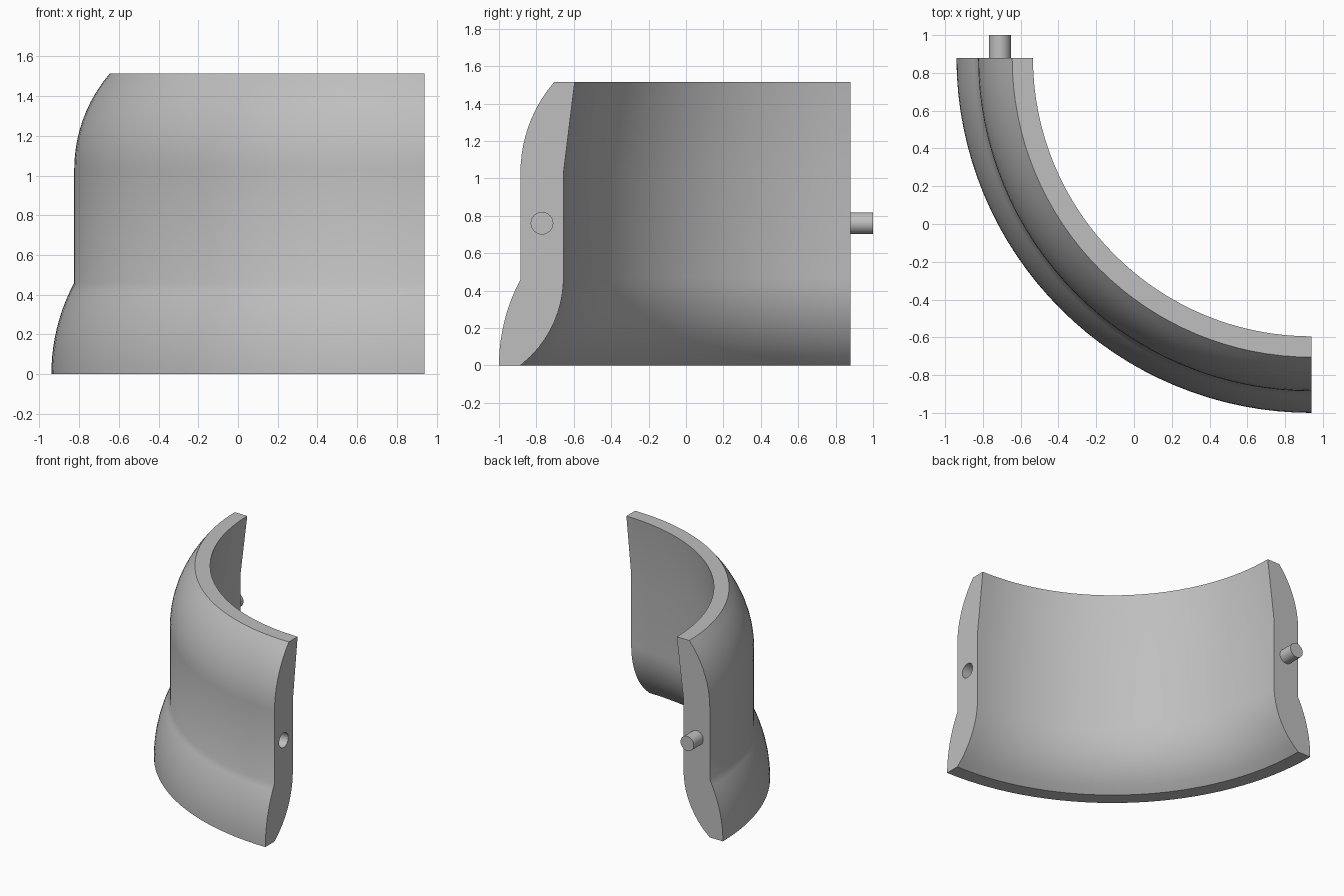
import bpy
import bmesh
from math import sin, cos, pi, sqrt
from mathutils import Matrix

if "Cube" in bpy.data.objects:
    bpy.data.objects.remove(bpy.data.objects["Cube"], do_unlink=True)

CX, CY = 0.94, 0.88        # axis of the quarter ring
SEGMENTS = 32
PIN_R, PIN_Z, PIN_RING = 0.058, 0.76, 1.65

grey = bpy.data.materials.new("plain grey")
grey.use_nodes = True
grey.diffuse_color = (0.52, 0.52, 0.52, 1)
grey.node_tree.nodes["Principled BSDF"].inputs["Base Color"].default_value = grey.diffuse_color


def make_object(name, bm):
    bmesh.ops.recalc_face_normals(bm, faces=bm.faces)
    mesh = bpy.data.meshes.new(name)
    bm.to_mesh(mesh)
    bm.free()
    mesh.materials.append(grey)
    obj = bpy.data.objects.new(name, mesh)
    bpy.context.collection.objects.link(obj)
    return obj


def activate(obj):
    bpy.ops.object.select_all(action='DESELECT')
    obj.select_set(True)
    bpy.context.view_layer.objects.active = obj


def smooth(obj):
    activate(obj)
    bpy.ops.object.shade_smooth_by_angle(angle=pi / 6)


def arc(r0, z0, dr, dz, steps=10):
    """Circular arc leaving (r0, z0) vertically and ending dr, dz further on."""
    radius = (dz * dz + dr * dr) / (2 * abs(dr))
    side = 1 if dr > 0 else -1
    points = []
    for i in range(steps + 1):
        z = dz * i / steps
        points.append((r0 + side * (radius - sqrt(radius * radius - z * z)), z0 + z))
    return points


def cylinder(name, length, axis, location):
    bm = bmesh.new()
    bmesh.ops.create_cone(bm, cap_ends=True, segments=32, radius1=PIN_R, radius2=PIN_R,
                          depth=length,
                          matrix=Matrix.Translation(location) @ Matrix.Rotation(pi / 2, 4, axis))
    return make_object(name, bm)


# Wall cross-section: outer side going up, then inner side going down
profile = arc(1.88, 0, -0.115, 0.46)
profile += arc(1.765, 1.03, -0.18, 0.485)
profile += [(1.475, 1.515), (1.535, 1.03)]
profile += arc(1.535, 0.47, 0.23, -0.47)

# Sweep the section through a quarter turn
bm = bmesh.new()
rings = []
for s in range(SEGMENTS + 1):
    a = pi + pi / 2 * s / SEGMENTS
    rings.append([bm.verts.new((CX + r * cos(a), CY + r * sin(a), z)) for r, z in profile])
for first, second in zip(rings, rings[1:]):
    for i in range(len(profile)):
        j = (i + 1) % len(profile)
        bm.faces.new((first[i], first[j], second[j], second[i]))
bm.faces.new(rings[0])
bm.faces.new(rings[-1])
wall = make_object("curved_wall", bm)

# Socket hole in the left end
cutter = cylinder("socket_cutter", 0.28, 'Y', (CX, CY - PIN_RING, PIN_Z))
cutter.hide_render = True
cut = wall.modifiers.new("socket", 'BOOLEAN')
cut.operation = 'DIFFERENCE'
cut.solver = 'EXACT'
cut.object = cutter
activate(wall)
bpy.ops.object.modifier_apply(modifier=cut.name)
bpy.data.objects.remove(cutter, do_unlink=True)
smooth(wall)

# Joining pin on the back end
pin = cylinder("joining_pin", 0.16, 'X', (CX - PIN_RING, 0.92, PIN_Z))
smooth(pin)
